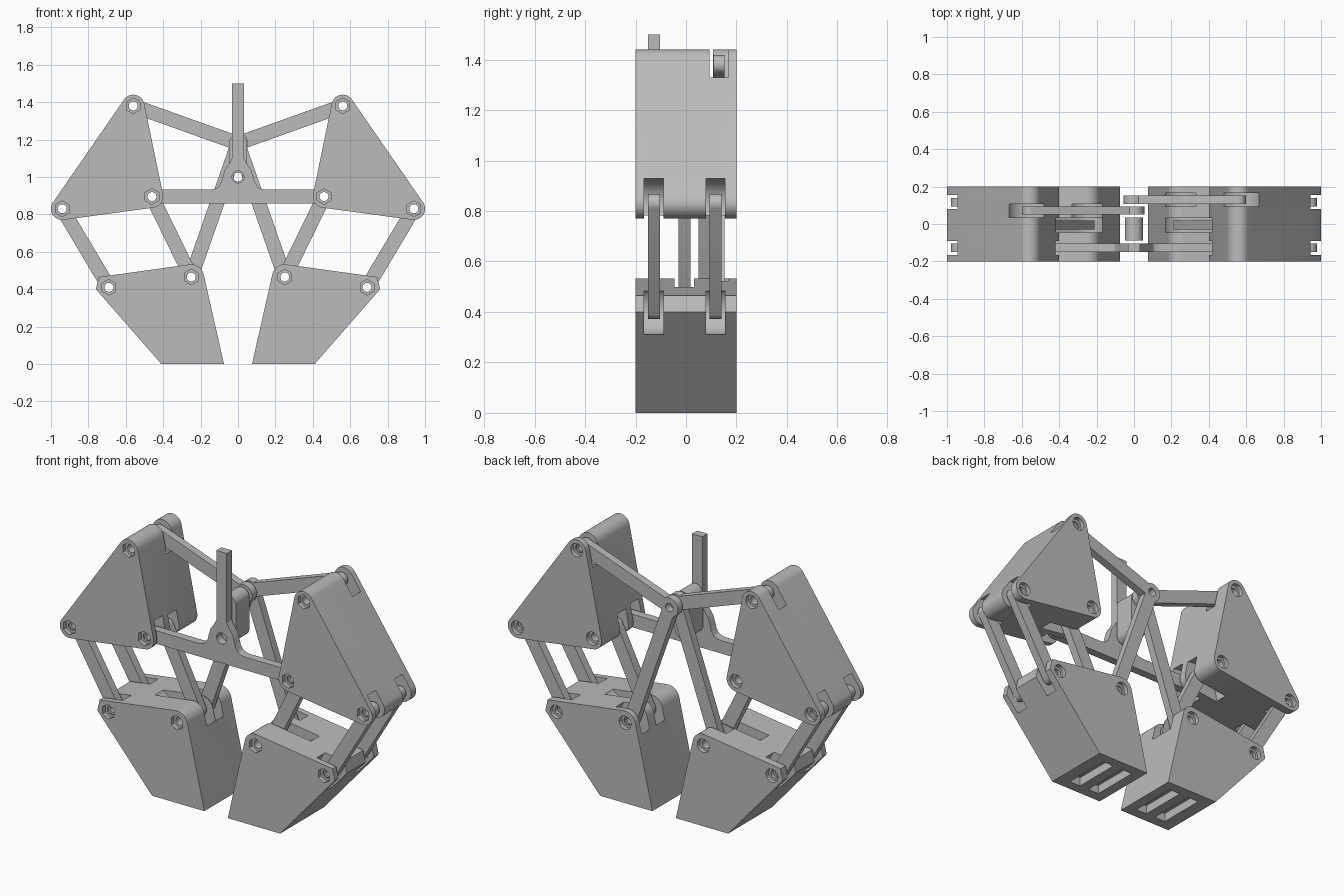
import bpy, bmesh, math
from mathutils import Vector
from mathutils.geometry import convex_hull_2d

if "Cube" in bpy.data.objects:
    bpy.data.objects.remove(bpy.data.objects["Cube"], do_unlink=True)

grey = bpy.data.materials.new("plain grey")
grey.use_nodes = True
grey.diffuse_color = (0.5, 0.5, 0.5, 1)
grey.node_tree.nodes["Principled BSDF"].inputs["Base Color"].default_value = (0.5, 0.5, 0.5, 1)

# Pivots of the linkage on the +x half, as (x, z)
TOP, ELBOW, INNER = (0.56, 1.38), (0.94, 0.83), (0.46, 0.895)
JAW_OUT, JAW_IN = (0.69, 0.41), (0.25, 0.465)
APEX, HUB = (0, 1.18), (0, 1.0)
HALF = 0.2                      # half depth of the solid blocks
HOLE = 0.024                    # bolt hole radius


def circle(c, r, n=32):
    return [(c[0] + r * math.sin(2 * math.pi * i / n),
             c[1] + r * math.cos(2 * math.pi * i / n)) for i in range(n)]


def hull(*groups):
    pts = [Vector(p) for g in groups for p in g]
    return [tuple(pts[i]) for i in convex_hull_2d(pts)]


def capsule(a, b, r):
    return hull(circle(a, r), circle(b, r))


def prism(name, pts, y0, y1, s=1):
    """Extrude an x-z outline from y0 to y1; s = -1 mirrors it in x."""
    bm = bmesh.new()
    face = bm.faces.new([bm.verts.new((s * x, y0, z)) for x, z in pts])
    ext = bmesh.ops.extrude_face_region(bm, geom=[face])
    bmesh.ops.translate(bm, vec=(0, y1 - y0, 0),
                        verts=[v for v in ext["geom"] if isinstance(v, bmesh.types.BMVert)])
    bmesh.ops.recalc_face_normals(bm, faces=bm.faces)
    mesh = bpy.data.meshes.new(name)
    bm.to_mesh(mesh)
    bm.free()
    mesh.materials.append(grey)
    ob = bpy.data.objects.new(name, mesh)
    bpy.context.collection.objects.link(ob)
    return ob


def combine(ob, tools, operation="DIFFERENCE"):
    """Apply boolean tools to ob and remove them."""
    for t in tools:
        t.hide_render = True
        m = ob.modifiers.new("bool", "BOOLEAN")
        m.operation, m.solver, m.object = operation, "EXACT", t
    bpy.context.view_layer.update()
    done = bpy.data.meshes.new_from_object(
        ob.evaluated_get(bpy.context.evaluated_depsgraph_get()))
    ob.modifiers.clear()
    ob.data = done
    for t in tools:
        bpy.data.objects.remove(t, do_unlink=True)


def finish(ob):
    bpy.ops.object.select_all(action="DESELECT")
    ob.select_set(True)
    bpy.context.view_layer.objects.active = ob
    bpy.ops.object.shade_smooth_by_angle(angle=math.radians(25))


def holes(pivots, s, r=HOLE):
    return [prism("hole", circle(p, r, 24), -0.3, 0.3, s) for p in pivots]


def bolt_seats(pivots, s):
    """Through hole, hexagonal nut seat in front, round seat behind."""
    cuts = holes(pivots, s)
    for p in pivots:
        cuts.append(prism("nut_seat", circle(p, 0.042, 6), -0.3, -HALF + 0.025, s))
        cuts.append(prism("head_seat", circle(p, 0.038, 24), HALF - 0.025, 0.3, s))
    return cuts


def link(name, a, b, y0, y1, s, r=0.038):
    ob = prism(name, capsule(a, b, r), y0, y1, s)
    combine(ob, holes((a, b), s))
    finish(ob)


OUTER_LINKS = ((-0.15, -0.103), (0.093, 0.14))
OUTER_SLOTS = ((-0.167, -0.09), (0.08, 0.155))
MID_SLOT = (-0.045, 0.032)

for s, side in ((1, "left"), (-1, "right")):
    v0, v1 = (0.108, 0.153) if s > 0 else (0.05, 0.094)
    vslot = (v0 - 0.015, v1 + 0.013)

    # Upper block with slots for every link
    block = prism(side + "_upper_block",
                  hull(*[circle(p, 0.06) for p in (TOP, ELBOW, INNER)]), -HALF, HALF, s)
    cuts = [prism("slot", circle(ELBOW, 0.1), *y, s) for y in OUTER_SLOTS]
    cuts.append(prism("slot", circle(TOP, 0.12), *vslot, s))
    cuts.append(prism("slot", circle(INNER, 0.11), *OUTER_SLOTS[0], s))
    cuts.append(prism("slot", capsule(INNER, (0.52, 0.83), 0.1), *MID_SLOT, s))
    combine(block, cuts + bolt_seats((TOP, ELBOW, INNER), s))
    finish(block)

    # Jaw with link slots and two pockets in its foot
    outline = hull(circle(JAW_IN, 0.068),
                   [(0.075, 0), (0.41, 0), (0.76, 0.4), (0.745, 0.465)])
    jaw = prism(side + "_jaw", outline, -HALF, HALF, s)
    cuts = [prism("slot", circle(JAW_OUT, 0.1), *y, s) for y in OUTER_SLOTS]
    cuts.append(prism("slot", circle(JAW_IN, 0.1), *vslot, s))
    cuts.append(prism("slot", capsule(JAW_IN, (0.42, 0.56), 0.1), *MID_SLOT, s))
    for x in (0.17, 0.3):
        pocket = [(x - 0.035, -0.1), (x + 0.035, -0.1), (x + 0.035, 0.05), (x - 0.035, 0.05)]
        cuts.append(prism("pocket", pocket, -0.14, 0.14, s))
    combine(jaw, cuts + bolt_seats((JAW_OUT, JAW_IN), s))
    finish(jaw)

    # Parallel links between block and jaw
    for i, y in enumerate(OUTER_LINKS):
        link(f"{side}_outer_link_{('front', 'back')[i]}", ELBOW, JAW_OUT, *y, s)
    link(side + "_inner_link", INNER, JAW_IN, -0.03, 0.018, s)

    # Bent arm: block top to central pivot to jaw
    arm = prism(side + "_bent_arm", capsule(TOP, APEX, 0.038), v0, v1, s)
    combine(arm, [prism("leg", capsule(APEX, JAW_IN, 0.038), v0, v1, s),
                  prism("eye", circle(APEX, 0.055), v0, v1, s)], "UNION")
    combine(arm, holes((TOP, APEX, JAW_IN), s))
    finish(arm)

# Crossbar with hub and upright handle, as one mirrored outline
half = [(0.033, 1.5), (0.033, 1.1), (0.045, 1.075), (0.07, 1.04), (0.082, 1.0),
        (0.09, 0.97), (0.105, 0.947), (0.125, 0.936), (0.15, 0.932)]
half += [(INNER[0] + 0.038 * math.sin(a), INNER[1] + 0.038 * math.cos(a))
         for a in [math.pi * i / 12 for i in range(13)]]
crossbar = prism("crossbar_and_handle", half + [(-x, z) for x, z in reversed(half)],
                 *OUTER_LINKS[0])
combine(crossbar, holes((INNER, (-INNER[0], INNER[1])), 1) + holes((HUB,), 1, 0.032))
finish(crossbar)

# Short thick link joining the hub to the central pivot
spacer = prism("hub_spacer", capsule(HUB, APEX, 0.048), -0.088, 0.035)
combine(spacer, holes((HUB, APEX), 1))
finish(spacer)
